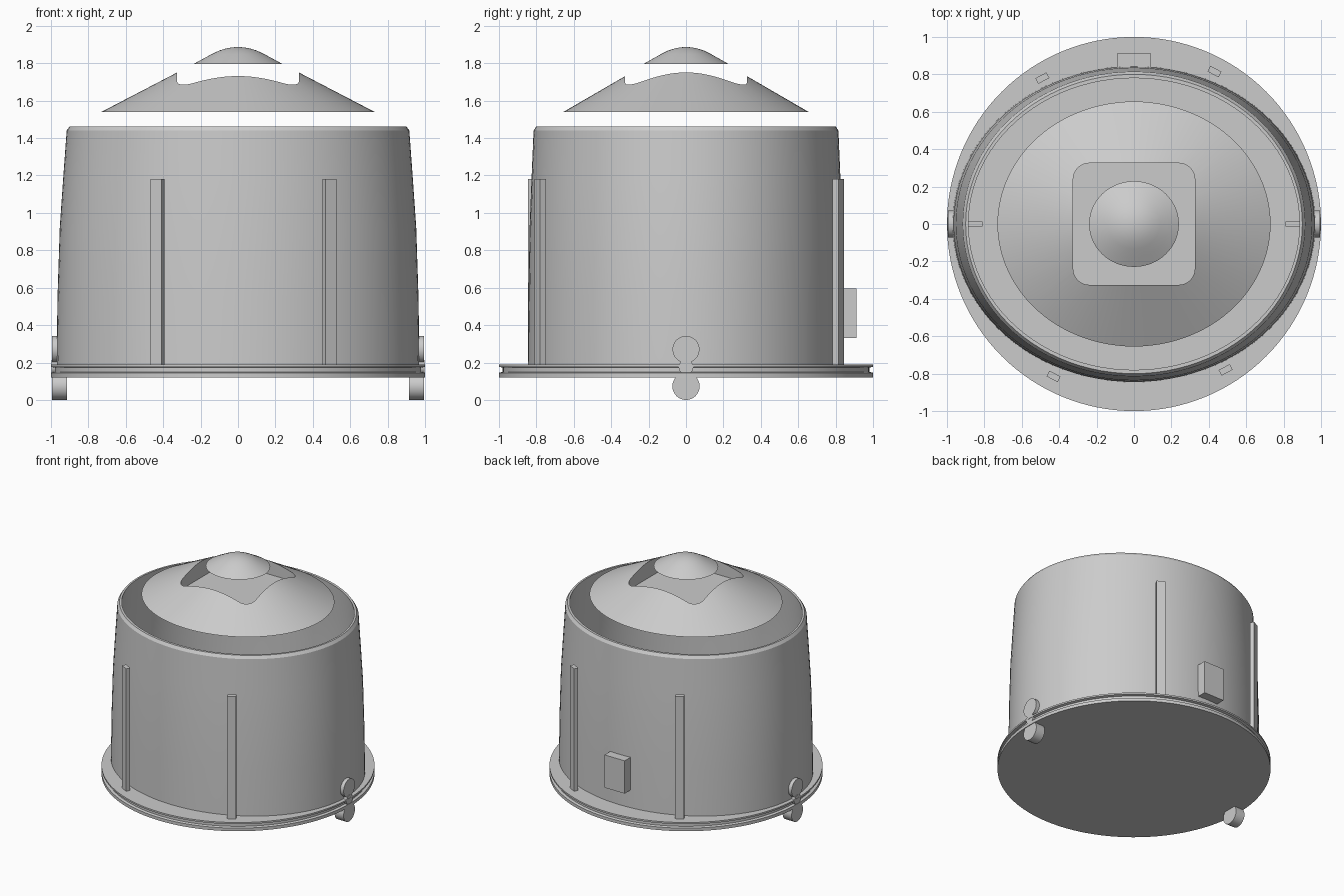
import bpy, bmesh, math
from mathutils import Matrix

if "Cube" in bpy.data.objects:
    bpy.data.objects.remove(bpy.data.objects["Cube"])

grey = bpy.data.materials.new("mid grey")
grey.diffuse_color = (0.6, 0.6, 0.6, 1)
grey.use_nodes = True
grey.node_tree.nodes["Principled BSDF"].inputs["Base Color"].default_value = grey.diffuse_color


def finish(name, bm, smooth=True):
    bmesh.ops.remove_doubles(bm, verts=bm.verts, dist=1e-5)
    bmesh.ops.recalc_face_normals(bm, faces=bm.faces)
    me = bpy.data.meshes.new(name)
    bm.to_mesh(me)
    bm.free()
    ob = bpy.data.objects.new(name, me)
    bpy.context.collection.objects.link(ob)
    me.materials.append(grey)
    if smooth:
        bpy.ops.object.select_all(action='DESELECT')
        ob.select_set(True)
        bpy.context.view_layer.objects.active = ob
        bpy.ops.object.shade_smooth_by_angle(angle=math.radians(25))
    return ob


def lathe(name, profile, n=96):
    """Elliptical lathe; profile points are (x radius, y radius, z)."""
    bm = bmesh.new()
    rings = []
    for rx, ry, z in profile:
        rings.append([bm.verts.new((rx * math.cos(2 * math.pi * i / n),
                                    ry * math.sin(2 * math.pi * i / n), z))
                      for i in range(n)] if rx > 0 else [bm.verts.new((0, 0, z))])
    for a, b in zip(rings, rings[1:]):
        for i in range(n):
            j = (i + 1) % n
            if len(a) == 1:
                bm.faces.new((a[0], b[j], b[i]))
            elif len(b) == 1:
                bm.faces.new((a[i], a[j], b[0]))
            else:
                bm.faces.new((a[i], a[j], b[j], b[i]))
    return finish(name, bm)


def box(name, size, loc, turn=0):
    bm = bmesh.new()
    bmesh.ops.create_cube(bm, size=1, matrix=Matrix.Translation(loc)
                          @ Matrix.Rotation(turn, 4, 'Z') @ Matrix.Diagonal((*size, 1)))
    return finish(name, bm, False)


def disc_x(name, r, x0, x1, z):
    bm = bmesh.new()
    bmesh.ops.create_cone(bm, cap_ends=True, segments=48, radius1=r, radius2=r,
                          depth=abs(x1 - x0),
                          matrix=Matrix.Translation(((x0 + x1) / 2, 0, z))
                          @ Matrix.Rotation(math.pi / 2, 4, 'Y'))
    return finish(name, bm)


# Grooved round base plate
lathe("base_plate", [(r, r, z) for r, z in (
    (0, .12), (1, .12), (1, .145), (.98, .15), (.98, .172), (1, .177), (1, .19), (0, .19))], 128)

# Hollow oval drum with bevelled rim
lathe("drum_wall", [
    (.97, .845, .19), (.965, .842, .55), (.953, .836, .92), (.935, .826, 1.18),
    (.916, .815, 1.44), (.90, .80, 1.463), (.885, .78, 1.463),
    (.905, .80, 1.18), (.923, .81, .92), (.94, .82, .19)])

# Conical roof with a rounded square pocket
roof = lathe("roof_cone", [(0, 0, 1.54), (.73, .655, 1.54), (.365, .3275, 1.73), (0, 0, 1.92)])
bm = bmesh.new()
half, rad = .325, .085
pts = []
for q, (sx, sy) in enumerate(((1, 1), (-1, 1), (-1, -1), (1, -1))):
    for k in range(9):
        a = math.pi / 2 * (q + k / 8)
        pts.append(bm.verts.new((sx * (half - rad) + rad * math.cos(a),
                                 sy * (half - rad) + rad * math.sin(a), 1.62)))
base = bm.faces.new(pts)
ext = bmesh.ops.extrude_face_region(bm, geom=[base])["geom"]
bmesh.ops.translate(bm, vec=(0, 0, .5), verts=[v for v in ext if isinstance(v, bmesh.types.BMVert)])
if not any(f is base for f in bm.faces):
    bm.faces.new(pts)
cutter = finish("pocket_cutter", bm, False)
mod = roof.modifiers.new("pocket", 'BOOLEAN')
mod.object = cutter
mod.operation = 'DIFFERENCE'
mod.solver = 'EXACT'
bpy.ops.object.select_all(action='DESELECT')
bpy.context.view_layer.objects.active = roof
roof.select_set(True)
bpy.ops.object.modifier_move_to_index(modifier="pocket", index=0)
bpy.ops.object.modifier_apply(modifier="pocket")
bpy.data.objects.remove(cutter)

# Rounded cap above the pocket
lathe("roof_cap", [(r, r * .955, z) for r, z in (
    (0, 1.795), (.24, 1.795), (.19, 1.822), (.14, 1.849), (.10, 1.868),
    (.06, 1.880), (.03, 1.885), (0, 1.887))], 64)

# Four upright strips around the drum
for i, (x, y, t) in enumerate(((.43, .815, -28), (-.49, .78, 28), (-.43, -.815, -28), (.49, -.78, 28))):
    box(f"upright_strip_{i + 1}", (.067, .034, .99), (x, y, .685), math.radians(t))

# Box on the back
box("back_box", (.18, .09, .265), (0, .867, .4625))

# Side rollers, pins and inner fins
for s, side in ((1, "right"), (-1, "left")):
    disc_x(f"lower_roller_{side}", .073, s * .915, s * .995, .073)
    disc_x(f"upper_roller_{side}", .072, s * .963, s * .995, .27)
    disc_x(f"roller_pin_{side}", .039, s * .95, s * .998, .175)
    box(f"inner_fin_{side}", (.13, .026, .03), (s * .875, 0, .2))
